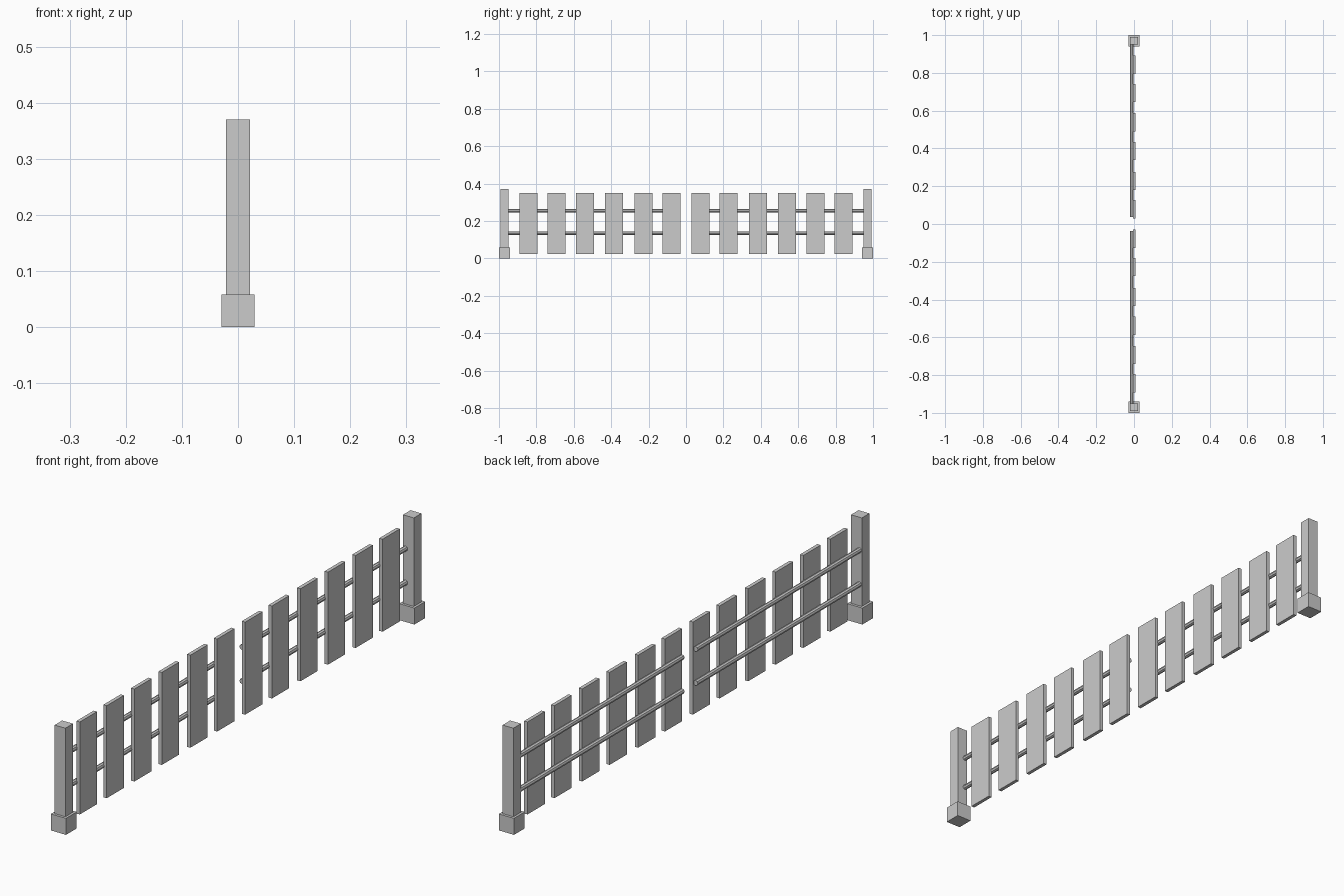
import bpy, math

if "Cube" in bpy.data.objects:
    bpy.data.objects.remove(bpy.data.objects["Cube"])


def box(name, x0, x1, y0, y1, z0, z1):
    """Axis-aligned box given by its limits."""
    bpy.ops.mesh.primitive_cube_add(size=1)
    ob = bpy.context.object
    ob.name = name
    for v in ob.data.vertices:
        v.co = ((x0 + x1) / 2 + v.co.x * (x1 - x0),
                (y0 + y1) / 2 + v.co.y * (y1 - y0),
                (z0 + z1) / 2 + v.co.z * (z1 - z0))
    return ob


def rail(name, y0, y1, z):
    """Thin eight-sided bar running along y, behind the pickets."""
    bpy.ops.mesh.primitive_cylinder_add(
        vertices=8, radius=0.009, depth=abs(y1 - y0),
        location=(-0.0115, (y0 + y1) / 2, z), rotation=(math.pi / 2, 0, 0))
    bpy.context.object.name = name


PICKETS = (0.078, 0.227, 0.386, 0.539, 0.693, 0.843)
HALF_WIDTH = 0.048

# Two mirrored halves with a gap in the middle
for side, s in (("left", -1), ("right", 1)):
    # End post on its square footing
    yc = s * 0.97
    box(f"post_base_{side}", -0.0295, 0.0295, yc - 0.03, yc + 0.03, 0, 0.058)
    box(f"post_{side}", -0.021, 0.021, yc - 0.021, yc + 0.021, 0.05, 0.37)

    # Flat pickets
    for i, y in enumerate(PICKETS):
        box(f"picket_{side}_{i + 1}", -0.006, 0.007,
            s * y - HALF_WIDTH, s * y + HALF_WIDTH, 0.024, 0.35)

    # Upper and lower rails
    rail(f"upper_rail_{side}", s * 0.037, s * 0.955, 0.254)
    rail(f"lower_rail_{side}", s * 0.037, s * 0.955, 0.134)
